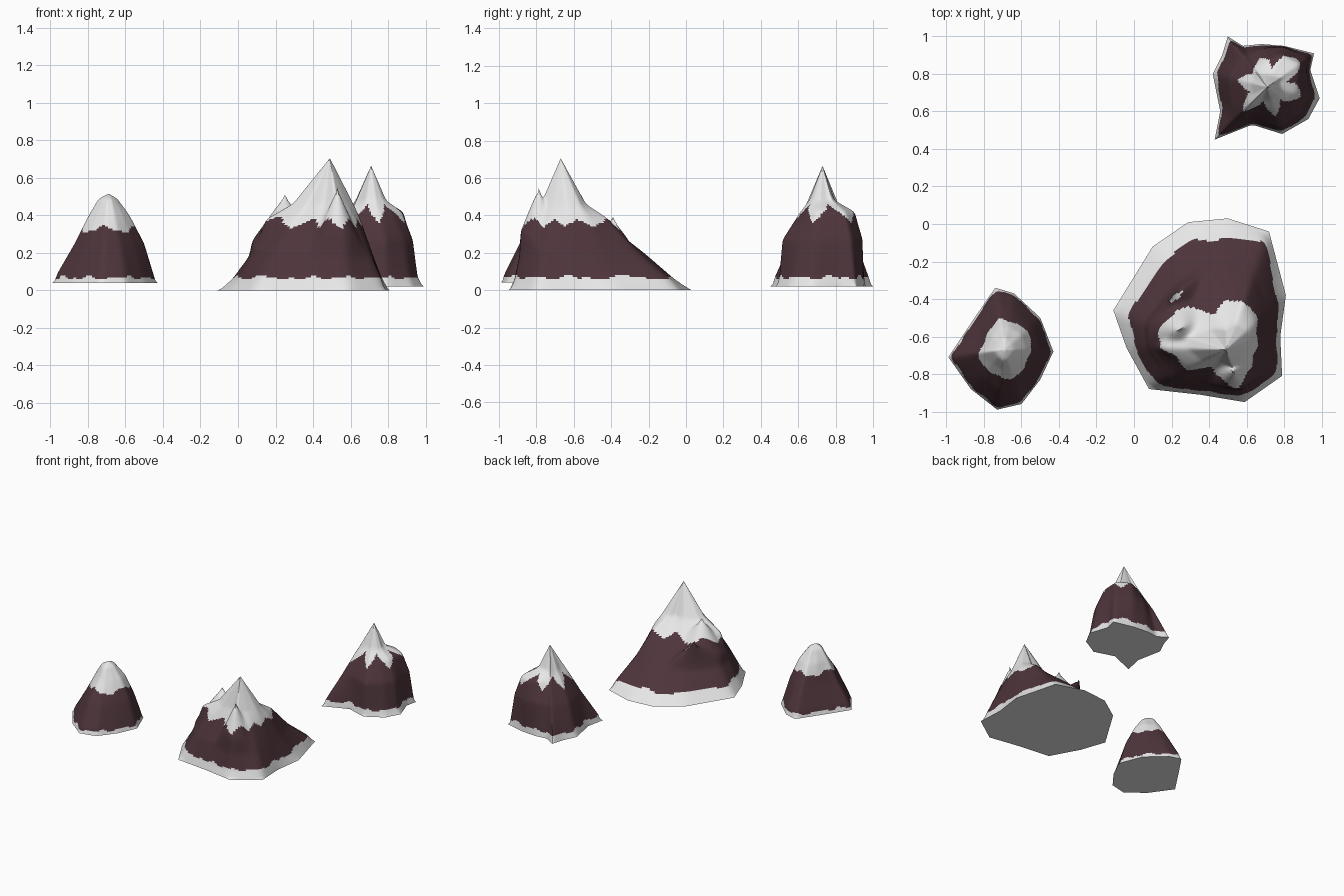
import bpy, bmesh, math
from mathutils import Vector

if "Cube" in bpy.data.objects:
    bpy.data.objects.remove(bpy.data.objects["Cube"])


def material(name, rgb):
    m = bpy.data.materials.new(name)
    m.diffuse_color = (*rgb, 1)
    m.use_nodes = True
    m.node_tree.nodes["Principled BSDF"].inputs["Base Color"].default_value = m.diffuse_color
    return m


SNOW = material("snow_white", (0.8, 0.8, 0.8))
ROCK = material("dark_brown_rock", (0.075, 0.035, 0.043))


def tri(t):
    """Triangle wave, period 1, range -1..1"""
    return 4 * abs((t % 1) - 0.5) - 1


def mountain(name, peak, levels, spurs, snow, top=None, tips=(), seg=8):
    """Loft from base outline to peak.
    spurs: (x, y, fraction of the base reach left at each level above);
    top: shared fraction for the last level. snow: (line, depth, jags, phase, noise)."""
    px, py, pz = peak
    c = Vector((px, py))
    profiles = []
    for s in spurs:
        f = [1.0, *s[2:]] + ([top] if top else [])
        d = Vector(s[:2]) - c
        profiles.append([(c + d * k).to_3d() + Vector((0, 0, z)) for k, z in zip(f, levels)]
                        + [Vector(peak)])
    # fine grid between the coarse facets, so the snow line can be cut in
    cols = []
    n = len(profiles)
    for i in range(n):
        for k in range(seg):
            t = k / seg
            coarse = [a.lerp(b, t) for a, b in zip(profiles[i], profiles[(i + 1) % n])]
            col = []
            for j in range(len(levels)):
                gap = (levels + [pz])[j + 1] - levels[j]
                m = max(4, round(gap / 0.01))
                col += [coarse[j].lerp(coarse[j + 1], q / m) for q in range(m)]
            cols.append(col)
    bm = bmesh.new()
    grid = [[bm.verts.new(p) for p in col] for col in cols]
    apex = bm.verts.new(peak)
    N = len(grid)
    faces = []
    for i in range(N):
        a, b = grid[i], grid[(i + 1) % N]
        for j in range(len(a) - 1):
            faces.append(bm.faces.new((a[j], b[j], b[j + 1], a[j + 1])))
        faces.append(bm.faces.new((a[-1], b[-1], apex)))
    base = bm.faces.new([col[0] for col in grid])
    # secondary peaks pushed up out of the flank
    fixed = {apex}
    for x, y, z, slope in tips:
        tip = Vector((x, y))
        near = min(bm.verts, key=lambda v: (v.co.xy - tip).length)
        near.co.xy = tip
        fixed.add(near)
        for v in bm.verts:
            if v.co.z > 0.2:
                v.co.z = max(v.co.z, z - slope * (v.co.xy - tip).length)
    # weather the hard facets a little, keeping tips and outline
    soft = [v for col in grid for v in col[1:] if v not in fixed]
    for _ in range(5):
        bmesh.ops.smooth_vert(bm, verts=soft, factor=0.5,
                              use_axis_x=True, use_axis_y=True, use_axis_z=True)
    # colours: snow cap, rock middle, snow skirt
    line, depth, jags, phase, noise = snow
    for f in faces:
        p = f.calc_center_median()
        a = math.atan2(p.y - py, p.x - px) / math.tau
        cap = line + depth * tri(a * jags + phase) + noise * math.sin(a * 60)
        skirt = 0.068 + 0.007 * math.sin(a * 55) + 0.005 * math.sin(a * 97)
        f.material_index = 0 if p.z > cap or p.z < skirt else 1
    base.material_index = 0
    bmesh.ops.recalc_face_normals(bm, faces=bm.faces)
    me = bpy.data.meshes.new(name)
    bm.to_mesh(me)
    bm.free()
    me.materials.append(SNOW)
    me.materials.append(ROCK)
    ob = bpy.data.objects.new(name, me)
    bpy.context.collection.objects.link(ob)
    bpy.ops.object.select_all(action='DESELECT')
    ob.select_set(True)
    bpy.context.view_layer.objects.active = ob
    bpy.ops.object.shade_smooth_by_angle(angle=math.radians(40))


# Large mountain with side peaks and a long back slope
mountain("large_mountain", (0.49, -0.67, 0.705), [0.0, 0.06, 0.2, 0.38, 0.46], [
    (0.79, -0.81, .92, .72, .45, .30),
    (0.78, -0.60, .94, .78, .56, .44),
    (0.81, -0.38, .88, .70, .50, .36),
    (0.72, -0.04, .93, .66, .42, .22),
    (0.50, 0.03, .87, .64, .30, .15),
    (0.29, 0.01, .87, .62, .28, .16),
    (0.10, -0.12, .87, .62, .33, .20),
    (-0.11, -0.46, .88, .70, .48, .30),
    (-0.04, -0.66, .92, .78, .66, .38),
    (0.08, -0.88, .92, .74, .45, .30),
    (0.35, -0.91, .92, .76, .38, .24),
    (0.59, -0.95, .90, .80, .56, .40),
], (0.36, 0.03, 9, 0.3, 0.006),
    tips=[(0.25, -0.56, 0.51, 1.4), (0.53, -0.79, 0.55, 2.4), (0.20, -0.39, 0.39, 0.9)])

# Small rounded mountain
mountain("small_rounded_mountain", (-0.69, -0.67, 0.515), [0.04, 0.09, 0.25, 0.40, 0.49], [
    (-0.74, -0.34, .95, .66, .38),
    (-0.64, -0.37, .95, .68, .40),
    (-0.50, -0.50, .94, .74, .48),
    (-0.43, -0.68, .94, .75, .44),
    (-0.50, -0.83, .93, .70, .40),
    (-0.60, -0.96, .95, .68, .36),
    (-0.73, -0.99, .95, .70, .34),
    (-0.87, -0.88, .93, .66, .34),
    (-0.99, -0.71, .94, .62, .36),
    (-0.93, -0.62, .93, .62, .38),
    (-0.85, -0.50, .93, .64, .42),
], (0.325, 0.018, 4, 0.1, 0.005), top=0.18)

# Steep craggy mountain
mountain("craggy_mountain", (0.71, 0.73, 0.665), [0.02, 0.07, 0.27, 0.42, 0.48], [
    (0.50, 1.00, .94, .65, .38),
    (0.58, 0.95, .95, .78, .48),
    (0.68, 0.96, .97, .90, .60),
    (0.80, 0.95, .99, .98, .80),
    (0.96, 0.91, .96, .86, .68),
    (0.94, 0.82, .97, .92, .74),
    (0.99, 0.67, .90, .80, .58),
    (0.93, 0.56, .93, .80, .50),
    (0.79, 0.48, .95, .88, .48),
    (0.63, 0.53, .95, .84, .50),
    (0.43, 0.45, .95, .60, .38),
    (0.46, 0.60, .95, .75, .46),
    (0.42, 0.80, .93, .72, .44),
    (0.47, 0.90, .94, .70, .42),
], (0.41, 0.05, 6, 0.75, 0.0), top=0.29)
